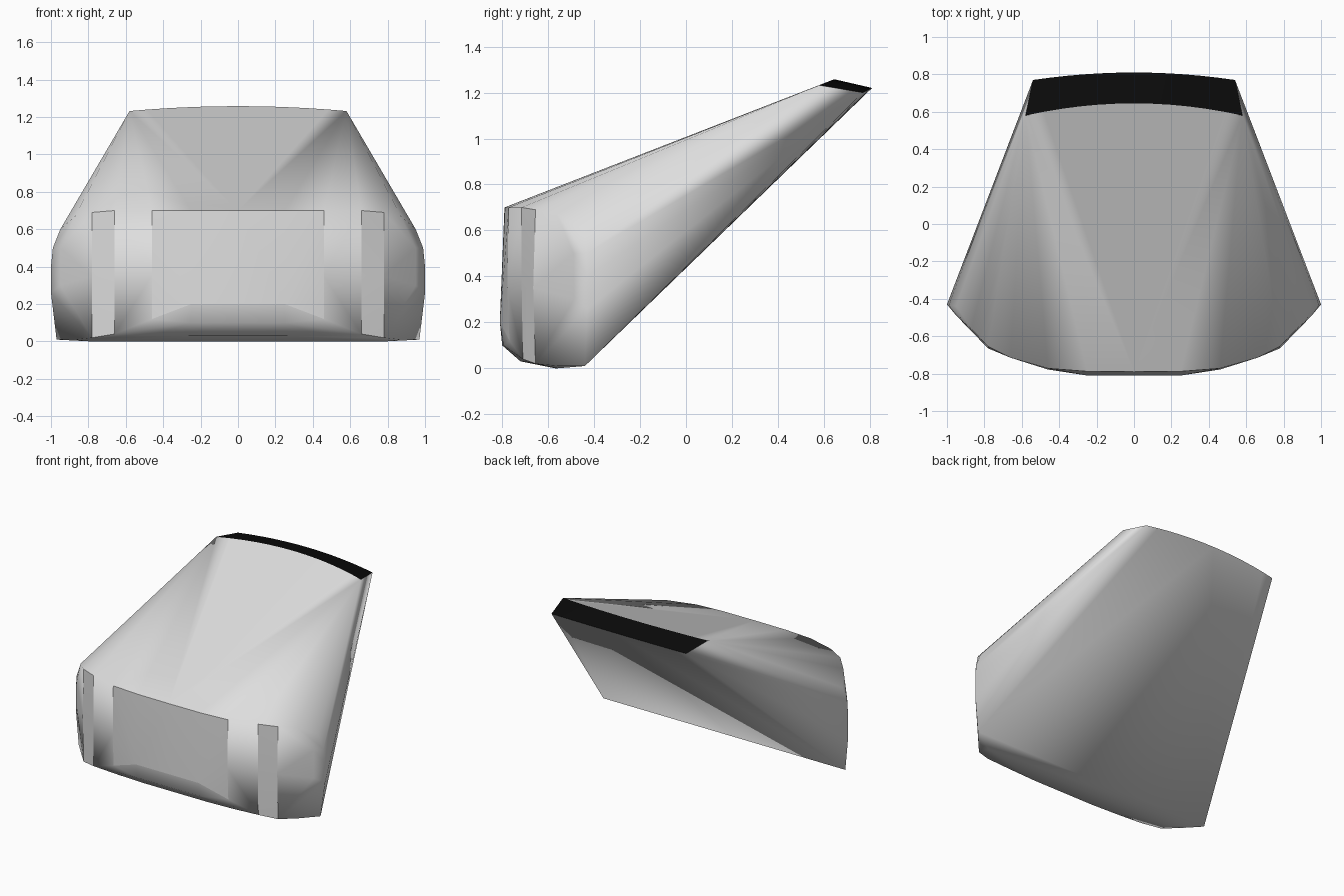
import bpy, bmesh, math

if "Cube" in bpy.data.objects:
    bpy.data.objects.remove(bpy.data.objects["Cube"])


def material(name, c):
    m = bpy.data.materials.new(name)
    m.diffuse_color = (c, c, c, 1)
    m.use_nodes = True
    m.node_tree.nodes["Principled BSDF"].inputs["Base Color"].default_value = m.diffuse_color
    return m


# Nose cross-sections: half-width x, then (y, z) points from top to bottom
stations = [
    (0.00, [(-0.79, 0.70), (-0.81, 0.21), (-0.80, 0.10), (-0.72, 0.03), (-0.57, 0.0), (-0.44, 0.01)]),
    (0.25, [(-0.788, 0.70), (-0.81, 0.20), (-0.795, 0.10), (-0.72, 0.03), (-0.57, 0.0)]),
    (0.46, [(-0.772, 0.70), (-0.778, 0.35), (-0.768, 0.12), (-0.71, 0.03)]),
    (0.66, [(-0.715, 0.70), (-0.715, 0.35), (-0.71, 0.04)]),
    (0.78, [(-0.655, 0.69), (-0.665, 0.35), (-0.655, 0.02), (-0.56, 0.0)]),
    (0.87, [(-0.56, 0.67), (-0.57, 0.35), (-0.55, 0.01)]),
    (0.95, [(-0.44, 0.60), (-0.49, 0.50), (-0.49, 0.30)]),
    (0.99, [(-0.435, 0.50)]),
    (1.00, [(-0.43, 0.40), (-0.43, 0.26)]),
    (0.97, [(-0.44, 0.01)]),
]
points = [(x, y, z) for x, ring in stations for y, z in ring]

# Roof strip: a bowed front edge and a bowed rear edge
for i in range(7):
    t = i / 6
    bow = 1 - t * t
    points.append((0.58 * t, 0.58 + 0.065 * bow, 1.232 + 0.026 * bow))
    points.append((0.54 * t, 0.77 + 0.04 * bow, 1.20 + 0.02 * bow))

# Wrap the mirrored sections in one tight shell
bm = bmesh.new()
verts = [bm.verts.new((s * x, y, z)) for x, y, z in points
         for s in ((1, -1) if x > 0 else (1,))]
hull = bmesh.ops.convex_hull(bm, input=verts)
loose = {v for v in hull["geom_interior"] + hull["geom_unused"]
         if isinstance(v, bmesh.types.BMVert)}
bmesh.ops.delete(bm, geom=list(loose), context='VERTS')
bmesh.ops.recalc_face_normals(bm, faces=bm.faces[:])
bm.normal_update()


def region(f):
    """0 rounded body, 1 roof strip, 2 flat centre panel, 3 headlight strip"""
    c, n = f.calc_center_median(), f.normal
    if c.y > 0.55 and n.z > 0.8 and n.y > 0.05:
        return 1
    if n.y < -0.85 and abs(c.x) < 0.46 and c.z > 0.18:
        return 2
    if n.y < -0.6 and 0.66 < abs(c.x) < 0.78:
        return 3
    return 0


# Smooth shell with crisp borders around the panels and roof strip
zone = {f: region(f) for f in bm.faces}
for f in bm.faces:
    f.smooth = True
    f.material_index = 1 if zone[f] == 1 else 0
for e in bm.edges:
    a, b = e.link_faces
    if zone[a] != zone[b] or e.calc_face_angle(0) > math.radians(80):
        e.smooth = False

mesh = bpy.data.meshes.new("car_nose_shell")
bm.to_mesh(mesh)
bm.free()
mesh.materials.append(material("light grey", 0.73))
mesh.materials.append(material("black", 0.003))
shell = bpy.data.objects.new("car_nose_shell", mesh)
bpy.context.collection.objects.link(shell)
